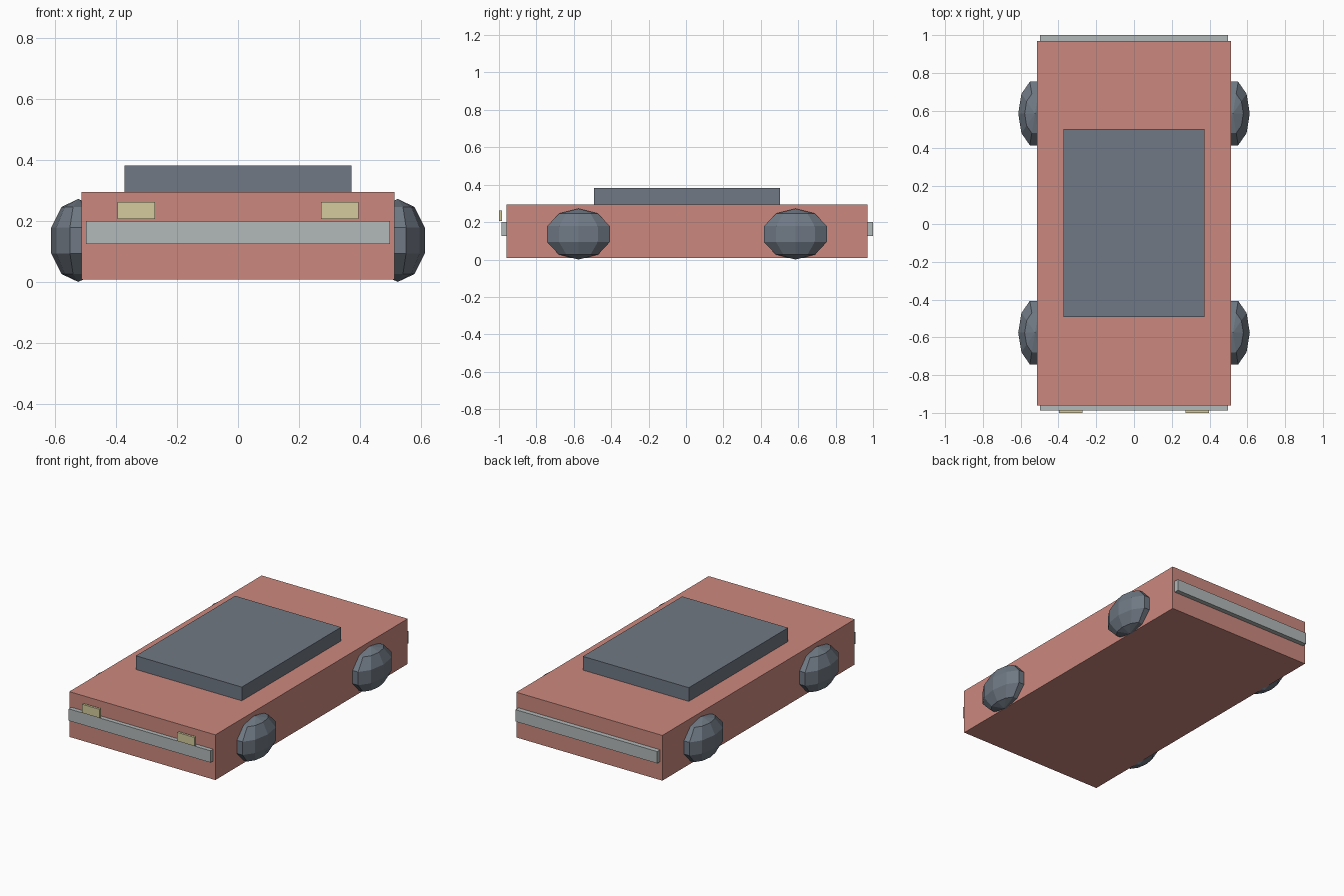
import bpy
from math import pi

if "Cube" in bpy.data.objects:
    bpy.data.objects.remove(bpy.data.objects["Cube"])

OFFSET_Y = 0.005  # middle of the car body along its length


def paint(name, rgb):
    mat = bpy.data.materials.new(name)
    mat.diffuse_color = (*rgb, 1)
    mat.use_nodes = True
    mat.node_tree.nodes["Principled BSDF"].inputs["Base Color"].default_value = mat.diffuse_color
    return mat


RED = paint("red_paint", (0.60, 0.25, 0.21))
DARK = paint("dark_slate", (0.16, 0.19, 0.23))
CREAM = paint("cream_light", (0.66, 0.60, 0.34))
METAL = paint("bumper_metal", (0.45, 0.48, 0.48))


def box(name, x, y, z, mat):
    """Box from (min, max) ranges on each axis."""
    bpy.ops.mesh.primitive_cube_add(size=1, location=[sum(r) / 2 for r in (x, y, z)])
    ob = bpy.context.object
    ob.name = name
    ob.scale = [r[1] - r[0] for r in (x, y, z)]
    ob.data.materials.append(mat)


def wheel(name, x, y):
    """Squashed low-poly sphere, turned so a corner faces outwards."""
    bpy.ops.mesh.primitive_uv_sphere_add(segments=10, ring_count=5, radius=1,
                                         location=(x, y, 0.136), rotation=(0, 0, pi / 2))
    ob = bpy.context.object
    ob.name = name
    ob.scale = (0.186, 0.0935, 0.136)
    ob.data.materials.append(DARK)


# Body and cabin
box("body", (-0.513, 0.513), (OFFSET_Y - 0.965, OFFSET_Y + 0.965), (0.008, 0.295), RED)
box("cabin", (-0.372, 0.372), (OFFSET_Y - 0.498, OFFSET_Y + 0.498), (0.29, 0.382), DARK)

# Bumpers at both ends
box("front_bumper", (-0.498, 0.498), (-0.987, -0.94), (0.125, 0.20), METAL)
box("rear_bumper", (-0.498, 0.498), (0.95, 1.0), (0.125, 0.20), METAL)

# Headlights and wheels on each side
for side, s in (("left", -1), ("right", 1)):
    box(side + "_headlight", sorted((s * 0.272, s * 0.396)), (-1.0, -0.985), (0.207, 0.262), CREAM)
    for end, e in (("front", -1), ("rear", 1)):
        wheel(f"{end}_{side}_wheel", s * 0.524, OFFSET_Y + e * 0.58)
